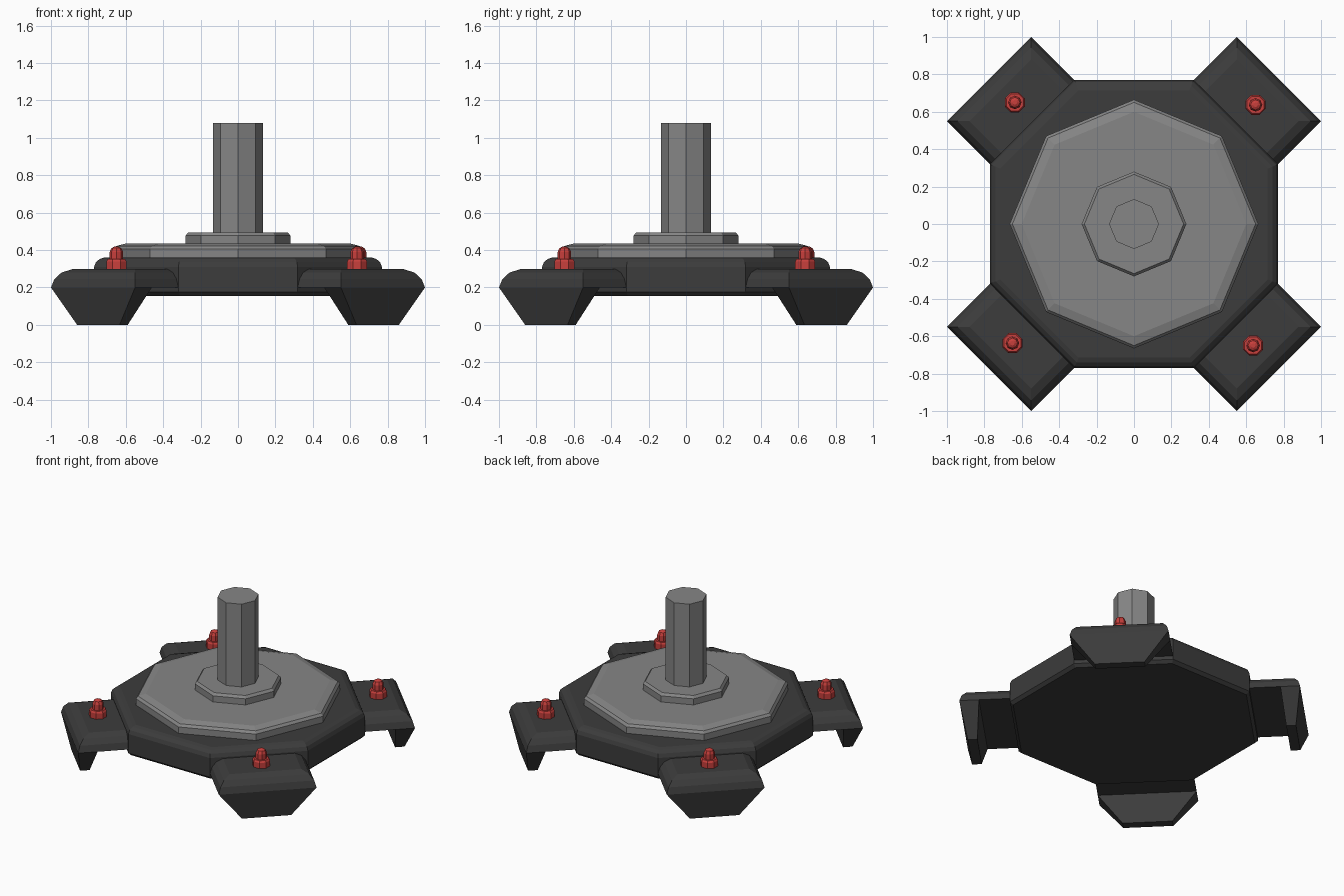
import bpy
import bmesh
from math import cos, sin, pi, radians
from mathutils import Matrix

cube = bpy.data.objects.get("Cube")
if cube:
    bpy.data.objects.remove(cube, do_unlink=True)


def material(name, rgb):
    mat = bpy.data.materials.new(name)
    mat.use_nodes = True
    mat.diffuse_color = (*rgb, 1)
    mat.node_tree.nodes["Principled BSDF"].inputs["Base Color"].default_value = (*rgb, 1)
    return mat


DARK = material("dark grey", (0.045, 0.045, 0.045))
GREY = material("mid grey", (0.24, 0.24, 0.24))
RED = material("red", (0.58, 0.05, 0.045))


def loft(name, rings, mat, matrix=Matrix()):
    """Skin a stack of equal-count rings and cap both ends."""
    bm = bmesh.new()
    loops = [[bm.verts.new(p) for p in ring] for ring in rings]
    n = len(loops[0])
    for low, high in zip(loops, loops[1:]):
        for i in range(n):
            j = (i + 1) % n
            bm.faces.new((low[i], low[j], high[j], high[i]))
    bm.faces.new(loops[0][::-1])
    bm.faces.new(loops[-1])
    bmesh.ops.recalc_face_normals(bm, faces=bm.faces)
    mesh = bpy.data.meshes.new(name)
    bm.to_mesh(mesh)
    bm.free()
    mesh.materials.append(mat)
    obj = bpy.data.objects.new(name, mesh)
    obj.matrix_world = matrix
    bpy.context.collection.objects.link(obj)
    return obj


def octagon(name, profile, mat, flat=False, matrix=Matrix()):
    """Eight-sided turned part; flat puts a side, not a corner, on each axis."""
    phase = pi / 8 if flat else 0
    scale = 1 / cos(pi / 8) if flat else 1
    rings = [[(r * scale * cos(phase + k * pi / 4), r * scale * sin(phase + k * pi / 4), z)
              for k in range(8)] for r, z in profile]
    return loft(name, rings, mat, matrix)


def box_ring(inner, outer, half, z):
    return [(inner, -half, z), (outer, -half, z), (outer, half, z), (inner, half, z)]


# Central stack: base, disc, collar and post
octagon("base", [(0.75, 0.155), (0.77, 0.175), (0.77, 0.31), (0.76, 0.335),
                 (0.74, 0.352), (0.715, 0.36)], DARK, flat=True)
octagon("disc", [(0.665, 0.35), (0.665, 0.405), (0.65, 0.422), (0.6, 0.435)], GREY)
octagon("collar", [(0.28, 0.42), (0.28, 0.478), (0.265, 0.495)], GREY)
octagon("post", [(0.133, 0.48), (0.133, 1.08)], GREY)

# Four diagonal feet, each an arm with a rounded top, a tapered leg and a bolt
ARM_TOP = [(0, 0.2), (0.013, 0.245), (0.04, 0.28), (0.085, 0.3)]
for k, place in enumerate(("back_left", "back_right", "front_right", "front_left")):
    quarter = Matrix.Rotation(k * pi / 2, 4, "Z")
    diagonal = quarter @ Matrix.Rotation(radians(45), 4, "Z")
    loft("arm_" + place, [box_ring(0.68, 1.096 - d, 0.318 - d, z) for d, z in ARM_TOP],
         DARK, diagonal)
    loft("leg_" + place, [box_ring(0.994, 1.056, 0.16, 0), box_ring(0.97, 1.096, 0.318, 0.2)],
         DARK, diagonal)
    spot = quarter @ Matrix.Translation((0.65, 0.637, 0))
    octagon("bolt_nut_" + place, [(0.053, 0.29), (0.053, 0.34), (0.046, 0.352)],
            RED, True, spot)
    octagon("bolt_tip_" + place, [(0.036, 0.34), (0.036, 0.39), (0.027, 0.41), (0.012, 0.418)],
            RED, False, spot)
